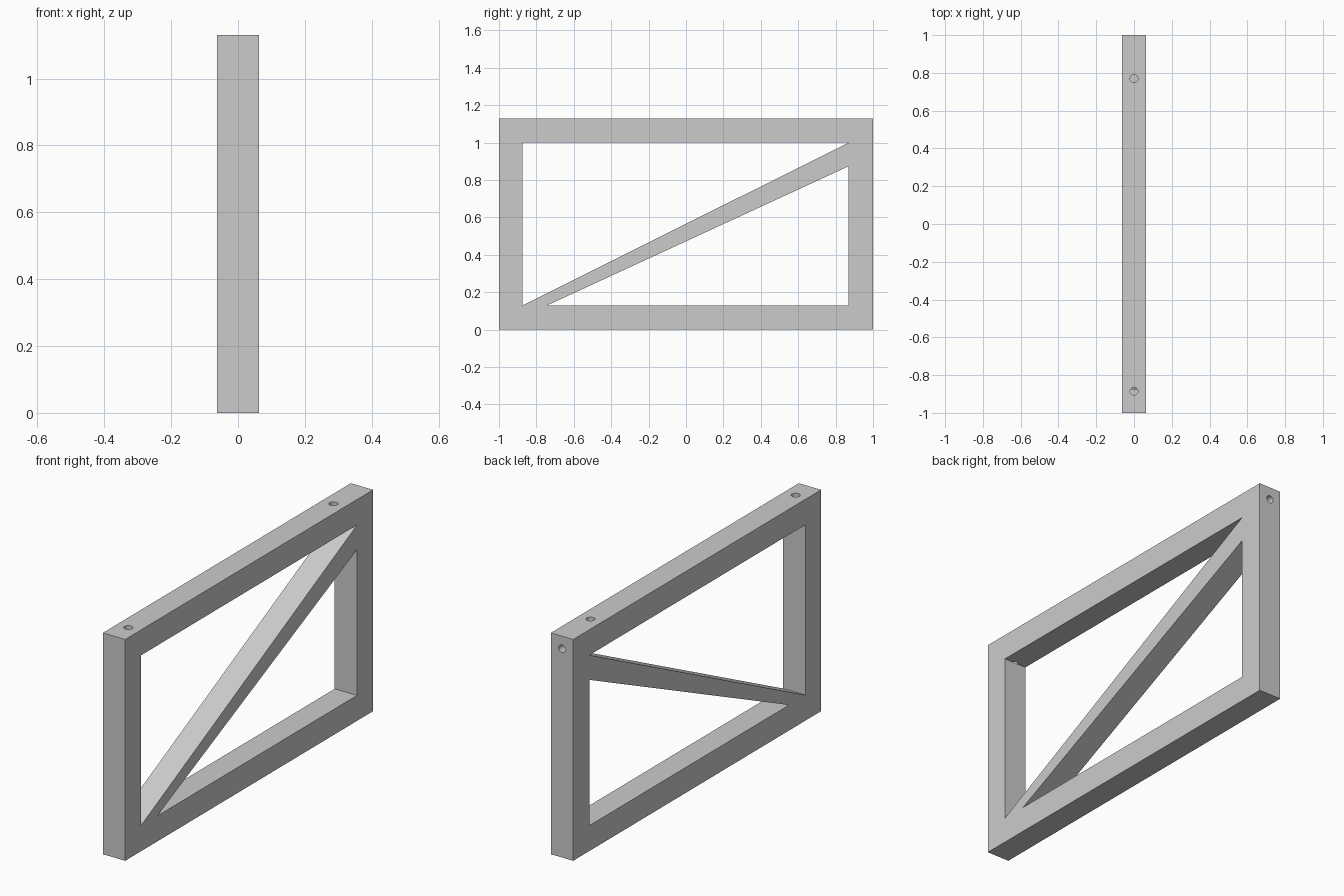
import bpy
import bmesh
from mathutils import Matrix, Vector

cube = bpy.data.objects.get("Cube")
if cube:
    bpy.data.objects.remove(cube, do_unlink=True)

WIDTH = 0.126
HEIGHT = 1.13

gray = bpy.data.materials.new("light_gray")
gray.use_nodes = True
gray.diffuse_color = (0.6, 0.6, 0.6, 1)
gray.node_tree.nodes["Principled BSDF"].inputs["Base Color"].default_value = (0.6, 0.6, 0.6, 1)


def add_object(name, bm):
    bmesh.ops.recalc_face_normals(bm, faces=bm.faces)
    mesh = bpy.data.meshes.new(name)
    bm.to_mesh(mesh)
    bm.free()
    mesh.materials.append(gray)
    obj = bpy.data.objects.new(name, mesh)
    bpy.context.collection.objects.link(obj)
    return obj


def prism(name, profile, width):
    """Extrude a (y, z) outline along x, centred on x = 0."""
    bm = bmesh.new()
    face = bm.faces.new([bm.verts.new((-width / 2, y, z)) for y, z in profile])
    new = bmesh.ops.extrude_face_region(bm, geom=[face])["geom"]
    verts = [v for v in new if isinstance(v, bmesh.types.BMVert)]
    bmesh.ops.translate(bm, verts=verts, vec=(width, 0, 0))
    return add_object(name, bm)


def drill(name, start, end, radius=0.021):
    """Cylinder between two points."""
    a, b = Vector(start), Vector(end)
    turn = (b - a).to_track_quat("Z", "Y").to_matrix().to_4x4()
    bm = bmesh.new()
    bmesh.ops.create_cone(bm, cap_ends=True, segments=32, radius1=radius, radius2=radius,
                          depth=(b - a).length,
                          matrix=Matrix.Translation((a + b) / 2) @ turn)
    return add_object(name, bm)


# Solid panel
frame = prism("braced_frame", [(-1, 0), (1, 0), (1, HEIGHT), (-1, HEIGHT)], WIDTH)

# Two triangular openings leave the posts, rails and tapered diagonal brace
cutters = [
    prism("upper_opening", [(-0.874, 0.13), (0.87, 1.0), (-0.874, 1.0)], 1),
    prism("lower_opening", [(-0.742, 0.13), (0.87, 0.13), (0.87, 0.874)], 1),
    # Bolt holes in the top rail and the back post
    drill("front_top_hole", (0, -0.885, HEIGHT + 0.1), (0, -0.885, 1.0)),
    drill("back_top_hole", (0, 0.77, HEIGHT + 0.1), (0, 0.77, 1.03)),
    drill("back_end_hole", (0, 1.1, 1.066), (0, 0.77, 1.066), 0.019),
]

bpy.ops.object.select_all(action="DESELECT")
frame.select_set(True)
bpy.context.view_layer.objects.active = frame
for cutter in cutters:
    cutter.hide_render = True
    mod = frame.modifiers.new(cutter.name, "BOOLEAN")
    mod.operation = "DIFFERENCE"
    mod.solver = "EXACT"
    mod.object = cutter
    bpy.ops.object.modifier_apply(modifier=mod.name)
    bpy.data.objects.remove(cutter, do_unlink=True)

bpy.ops.object.shade_smooth_by_angle()
